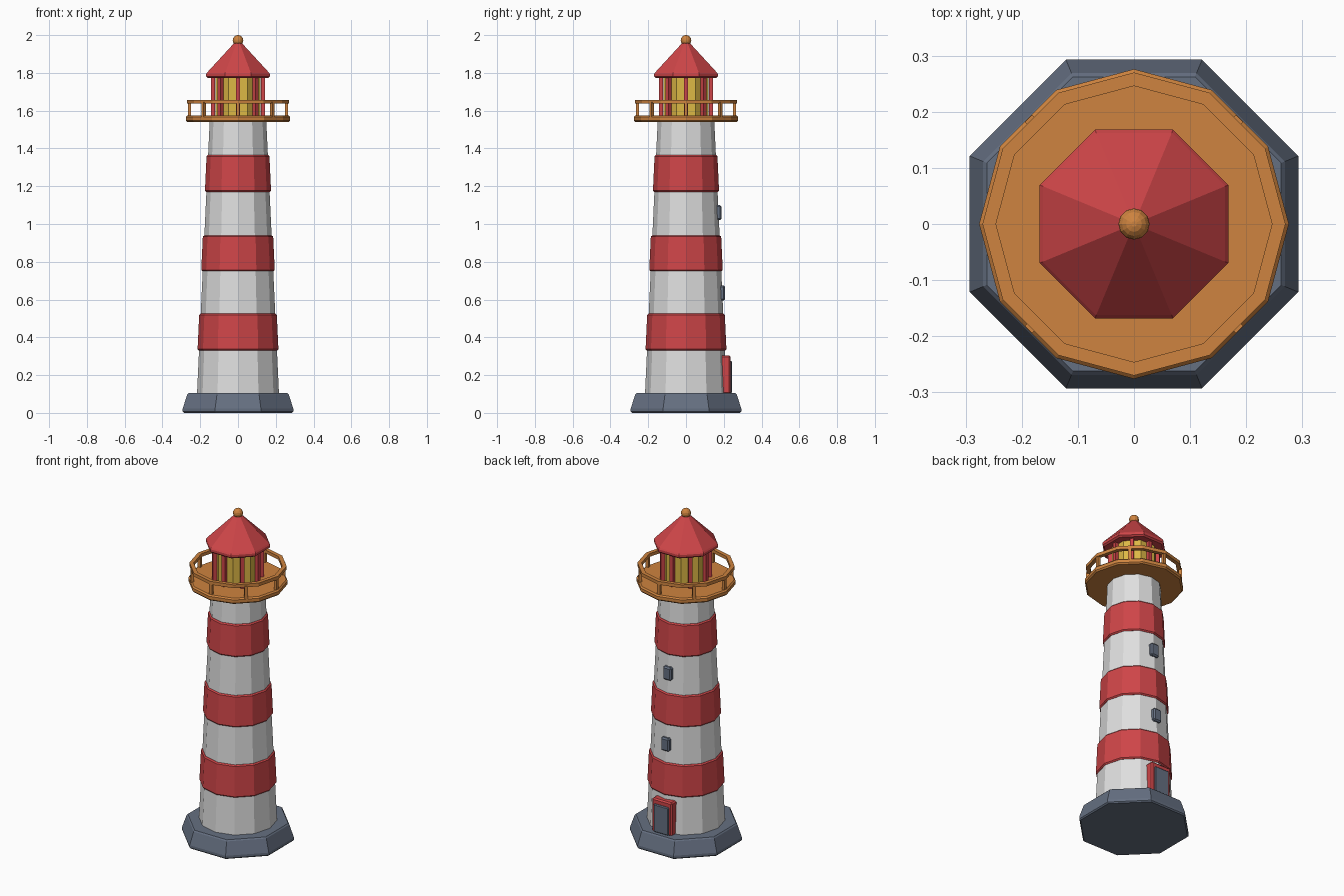
import bpy
from math import cos, sin, pi, radians
from mathutils import Matrix

default = bpy.data.objects.get("Cube")
if default:
    bpy.data.objects.remove(default, do_unlink=True)


def material(name, r, g, b):
    mat = bpy.data.materials.new(name)
    mat.use_nodes = True
    mat.diffuse_color = (r, g, b, 1)
    mat.node_tree.nodes["Principled BSDF"].inputs["Base Color"].default_value = (r, g, b, 1)
    return mat


WHITE = material("white paint", 0.74, 0.74, 0.74)
RED = material("red paint", 0.62, 0.06, 0.065)
SLATE = material("slate grey", 0.13, 0.16, 0.22)
ORANGE = material("orange wood", 0.62, 0.23, 0.05)
GLASS = material("yellow glass", 0.72, 0.48, 0.06)


def add_object(name, verts, faces, mat):
    mesh = bpy.data.meshes.new(name)
    mesh.from_pydata(verts, [], faces)
    mesh.materials.append(mat)
    obj = bpy.data.objects.new(name, mesh)
    bpy.context.collection.objects.link(obj)
    return obj


def lathe(name, profile, sides, mat, turn=0.0, closed=False):
    """Spin (radius, z) points, listed bottom to top on the outside."""
    n = len(profile)
    verts = [(r * cos(turn + 2 * pi * k / sides), r * sin(turn + 2 * pi * k / sides), z)
             for r, z in profile for k in range(sides)]
    faces = []
    for i in range(n if closed else n - 1):
        a, b = i * sides, (i + 1) % n * sides
        for k in range(sides):
            m = (k + 1) % sides
            faces.append((a + k, a + m, b + m, b + k))
    if not closed:
        faces.append(tuple(reversed(range(sides))))
        faces.append(tuple(range((n - 1) * sides, n * sides)))
    return add_object(name, verts, faces, mat)


def box(name, size, center, mat, angle=0.0, bevel=0.0):
    """Box placed at center, then swung around the tower axis."""
    x, y, z = (s / 2 for s in size)
    verts = [(i, j, k) for k in (-z, z) for i, j in ((-x, -y), (x, -y), (x, y), (-x, y))]
    faces = [(3, 2, 1, 0), (4, 5, 6, 7)]
    faces += [(k, (k + 1) % 4, (k + 1) % 4 + 4, k + 4) for k in range(4)]
    obj = add_object(name, verts, faces, mat)
    obj.matrix_world = Matrix.Rotation(angle, 4, "Z") @ Matrix.Translation(center)
    if bevel:
        mod = obj.modifiers.new("bevel", "BEVEL")
        mod.width = bevel
        mod.segments = 1
    return obj


def tower_radius(z):
    return 0.217 - (z - 0.1) * 0.0465


EIGHTH = pi / 8

# Foundation and tapered tower
lathe("foundation", [(0.31, 0), (0.317, 0.007), (0.317, 0.022), (0.291, 0.098), (0.284, 0.105)],
      8, SLATE, EIGHTH)
lathe("tower", [(tower_radius(z), z) for z in (0.1, 1.55)], 12, WHITE)

# Painted bands standing slightly proud of the wall
for i, (low, high) in enumerate(((0.33, 0.525), (0.75, 0.94), (1.17, 1.365))):
    profile = [(tower_radius(z) + grow, z) for z, grow in
               ((low, 0.001), (low + 0.007, 0.008), (high - 0.007, 0.008), (high, 0.001))]
    lathe(f"band_{i + 1}", profile, 12, RED)

# Gallery deck, railing and posts
lathe("gallery_deck", [(0.268, 1.54), (0.276, 1.548), (0.276, 1.567), (0.268, 1.575)], 12, ORANGE)
lathe("gallery_rail", [(0.27, 1.637), (0.27, 1.657), (0.246, 1.657), (0.246, 1.637)],
      12, ORANGE, closed=True)
for k in range(8):
    box(f"rail_post_{k + 1}", (0.018, 0.018, 0.08), (0.257, 0, 1.605), ORANGE, k * pi / 4)

# Lantern room with glazing bars
lathe("lantern_glass", [(0.128, 1.57), (0.128, 1.78)], 8, GLASS, EIGHTH)
for k in range(8):
    box(f"glazing_bar_{k + 1}", (0.022, 0.022, 0.21), (0.132, 0, 1.675), RED, k * pi / 4)

# Roof with eave and finial
lathe("roof", [(0.172, 1.772), (0.182, 1.78), (0.182, 1.795), (0.176, 1.803), (0.008, 1.972)],
      8, RED, EIGHTH)
arc = [radians(a) for a in range(-80, 81, 20)]
lathe("finial", [(0.028 * cos(a), 1.972 + 0.028 * sin(a)) for a in arc], 12, ORANGE)

# Door and windows on the back wall
box("door_frame", (0.135, 0.06, 0.205), (0, 0.205, 0.2025), RED, bevel=0.008)
box("door_panel", (0.1, 0.05, 0.17), (0, 0.219, 0.19), SLATE, bevel=0.005)
for i, z in enumerate((0.635, 1.06)):
    box(f"window_{i + 1}", (0.055, 0.04, 0.08), (0, tower_radius(z) - 0.005, z), SLATE, bevel=0.008)
